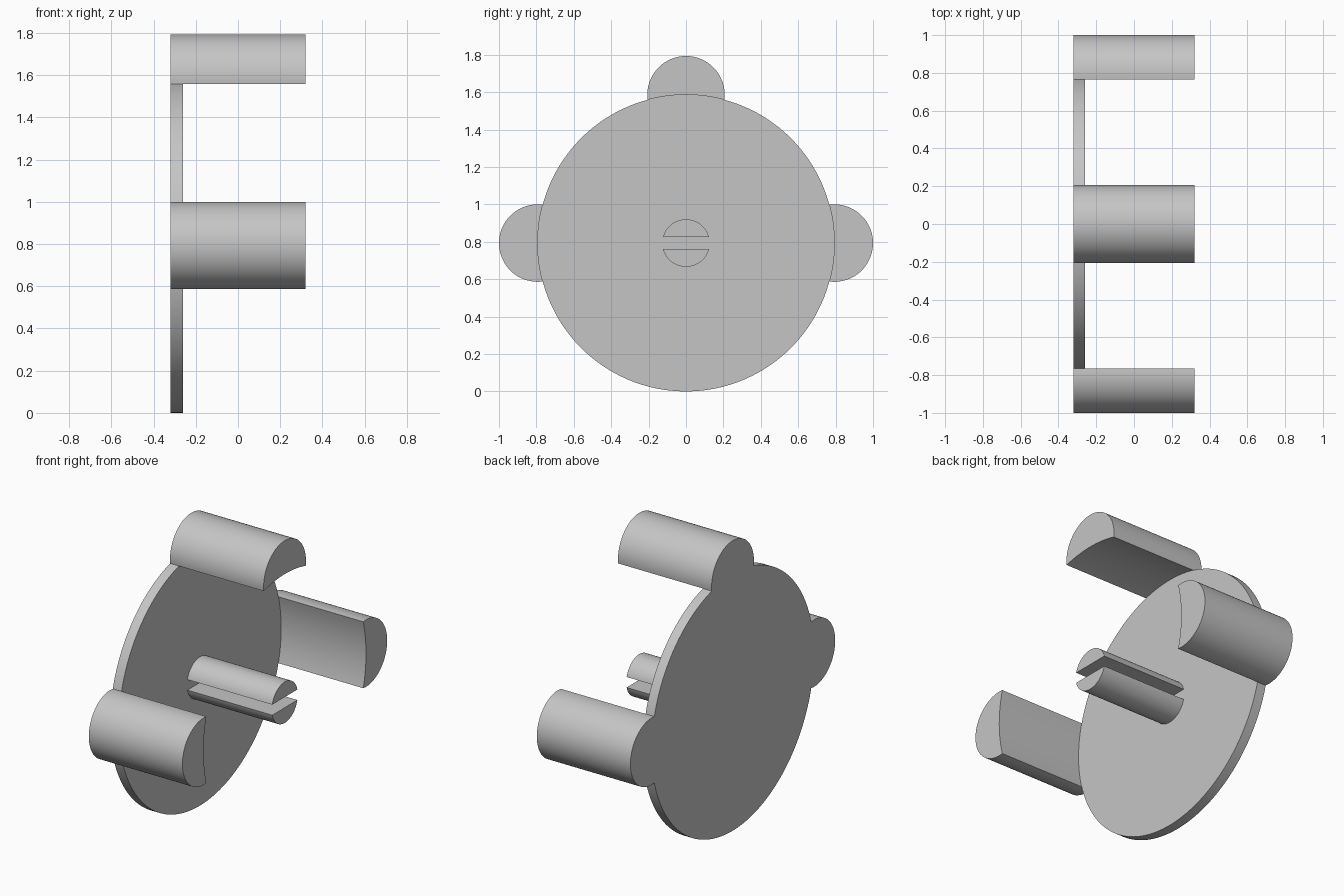
import bpy, bmesh
from math import sin, cos, asin, pi

cube = bpy.data.objects.get("Cube")
if cube:
    bpy.data.objects.remove(cube, do_unlink=True)

R, LUG_R, PIN_R = 0.793, 0.207, 0.127      # disc, lug and pin radii
BACK, FACE, TIP = -0.32, -0.26, 0.32       # x of plate back, plate face, free ends
SLOT = 0.0325                              # half width of the pin slot
HALF = 2 * asin(LUG_R / (2 * R))           # half angle a lug covers on the disc

grey = bpy.data.materials.new("plain grey")
grey.use_nodes = True
grey.diffuse_color = (0.56, 0.56, 0.56, 1)
grey.node_tree.nodes["Principled BSDF"].inputs["Base Color"].default_value = grey.diffuse_color


def arc(radius, start, end, steps, cy=0.0, cz=0.0):
    """Points in the (y, z) plane, relative to the disc centre."""
    angles = [start + (end - start) * i / steps for i in range(steps + 1)]
    return [(cy + radius * cos(a), cz + radius * sin(a)) for a in angles]


def cap(bm, points, x):
    bm.faces.new([bm.verts.new((x, y, z + R)) for y, z in points])


def wall(bm, points, x0, x1):
    rows = [[bm.verts.new((x, y, z + R)) for y, z in points] for x in (x0, x1)]
    for i in range(len(points) - 1):
        bm.faces.new((rows[0][i], rows[0][i + 1], rows[1][i + 1], rows[1][i]))


def finish(bm, name):
    bmesh.ops.remove_doubles(bm, verts=bm.verts[:], dist=1e-5)
    bmesh.ops.recalc_face_normals(bm, faces=bm.faces[:])
    mesh = bpy.data.meshes.new(name)
    bm.to_mesh(mesh)
    bm.free()
    mesh.materials.append(grey)
    obj = bpy.data.objects.new(name, mesh)
    bpy.context.collection.objects.link(obj)
    bpy.ops.object.select_all(action='DESELECT')
    obj.select_set(True)
    bpy.context.view_layer.objects.active = obj
    bpy.ops.object.shade_smooth_by_angle(angle=pi / 6)


# Round plate with three crescent lugs, one continuous body
bm = bmesh.new()
outline, face_ring = [], []
lug_angles = (0, pi / 2, pi)
for k, a in enumerate(lug_angles):
    following = lug_angles[k + 1] if k < 2 else 2 * pi
    sweep = pi / 2 + HALF / 2
    outer = arc(LUG_R, a - sweep, a + sweep, 40, R * cos(a), R * sin(a))
    inner = arc(R, a - HALF, a + HALF, 16)
    rim = arc(R, a + HALF, following - HALF, 96 if k == 2 else 40)
    wall(bm, outer, BACK, TIP)
    wall(bm, inner, FACE, TIP)
    wall(bm, rim, BACK, FACE)
    cap(bm, outer + inner[-2:0:-1], TIP)
    outline += outer[:-1] + rim[:-1]
    face_ring += inner[:-1] + rim[:-1]
cap(bm, outline, BACK)
cap(bm, face_ring, FACE)
finish(bm, "plate_with_lugs")

# Split centre pin: two half rounds either side of the slot
for name, turn in (("upper_pin_half", 0), ("lower_pin_half", pi)):
    bm = bmesh.new()
    edge = asin(SLOT / PIN_R)
    half = arc(PIN_R, turn + edge, turn + pi - edge, 32)
    wall(bm, half + half[:1], FACE, TIP)
    cap(bm, half, FACE)
    cap(bm, half, TIP)
    finish(bm, name)
